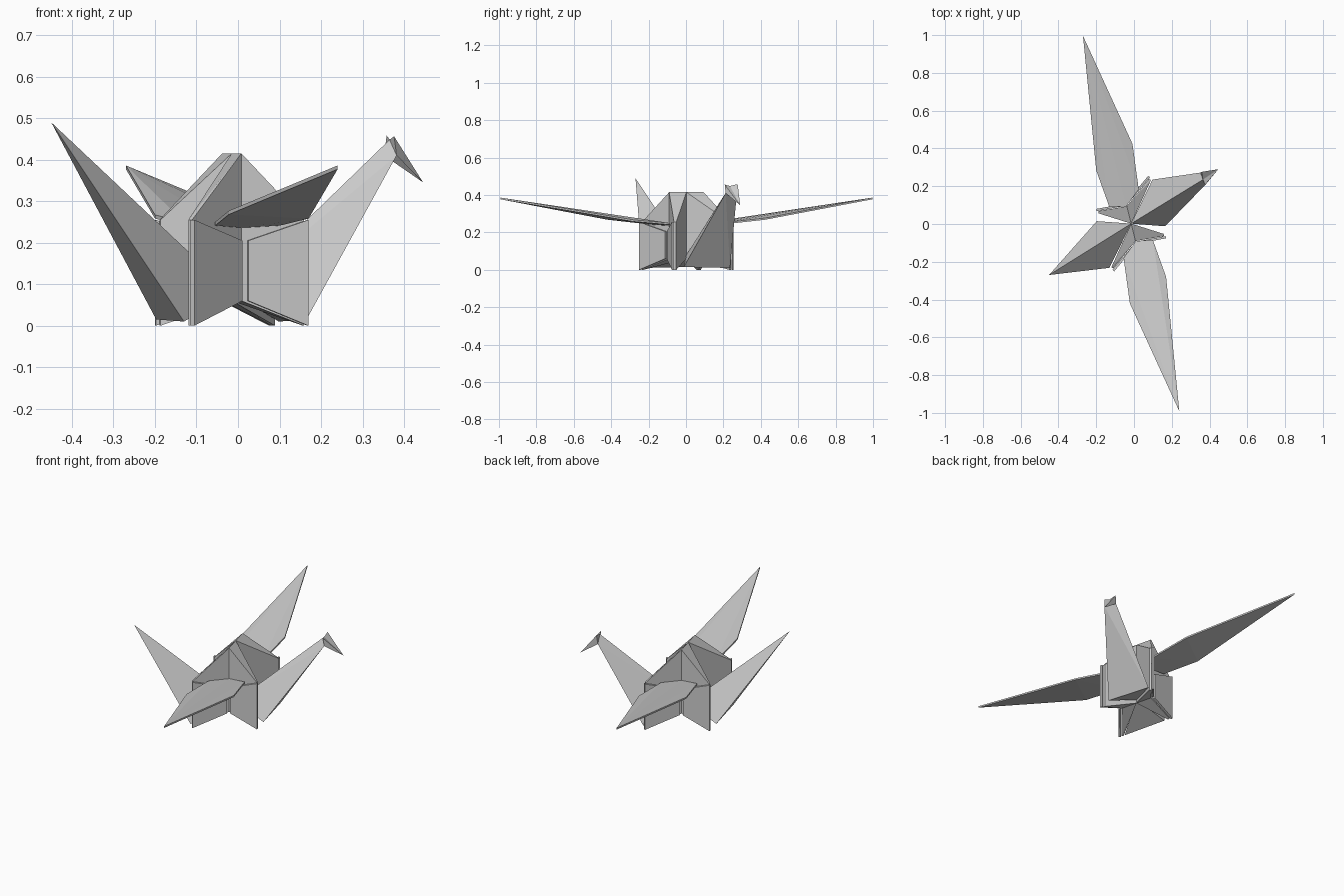
import bpy
import bmesh
from mathutils import Vector

cube = bpy.data.objects.get("Cube")
if cube:
    bpy.data.objects.remove(cube, do_unlink=True)

paper = bpy.data.materials.new("grey_paper")
paper.use_nodes = True
GREY = (0.6, 0.6, 0.6, 1)
paper.diffuse_color = GREY
paper.node_tree.nodes["Principled BSDF"].inputs["Base Color"].default_value = GREY


def folded(name, points):
    """Flat-faced closed piece spanning the given points."""
    bm = bmesh.new()
    for p in points:
        bm.verts.new(p)
    res = bmesh.ops.convex_hull(bm, input=bm.verts)
    loose = [v for v in bm.verts if not v.link_faces]
    bmesh.ops.delete(bm, geom=loose, context="VERTS")
    bmesh.ops.dissolve_limit(bm, angle_limit=0.02, verts=bm.verts, edges=bm.edges)
    bmesh.ops.recalc_face_normals(bm, faces=bm.faces)
    mesh = bpy.data.meshes.new(name)
    bm.to_mesh(mesh)
    bm.free()
    mesh.materials.append(paper)
    obj = bpy.data.objects.new(name, mesh)
    bpy.context.collection.objects.link(obj)
    return obj


def spun(points):
    """Half turn about the middle of the body."""
    return [(2 * MID.x - p[0], 2 * MID.y - p[1], p[2]) for p in points]


def both_sides(name, points):
    folded("front_" + name, points)
    folded("back_" + name, spun(points))


def column(xy, low, high):
    return [(xy.x, xy.y, low), (xy.x, xy.y, high)]


MID = Vector((-0.015, 0.002))
CREASE = Vector((0.008, -0.09))
PEAK, RIM, HOLLOW = 0.415, 0.255, 0.06
corners = {"left": Vector((0.158, -0.058)), "right": Vector((-0.115, -0.232))}

for side, corner in corners.items():
    along = (corner - CREASE).normalized()
    out = Vector((along.y, -along.x))
    if out.dot(CREASE - MID) < 0:
        out = -out

    # Body lobe: peaked in the middle, thin at the outer corner
    both_sides(side + "_body_lobe",
               column(MID, HOLLOW, PEAK) + column(CREASE, HOLLOW, PEAK)
               + column(corner + out * 0.006, 0, RIM)
               + column(corner - out * 0.006, 0, RIM))

    # Outer flap lying against the lobe
    inner = CREASE + along * 0.014
    both_sides(side + "_flap",
               column(inner + out * 0.004, HOLLOW, 0.205)
               + column(inner + out * 0.016, HOLLOW, 0.205)
               + column(corner + along * 0.008 + out * 0.008, 0, RIM)
               + column(corner + along * 0.008 + out * 0.02, 0, RIM))

# Wings
outline = [(-0.055, -0.18, 0.245), (-0.022, -0.42, 0.272), (0.24, -0.992, 0.381),
           (0.17, -0.28, 0.262), (0.10, -0.085, 0.245), (0.01, -0.09, 0.24)]
both_sides("wing", [(x, y, z + d) for x, y, z in outline for d in (-0.004, 0.005)])

# Neck and tail: ridged tents rising from the middle of the body
root = (MID.x, MID.y, 0.08)
ridge = (0.365, 0.235, 0.448)
cheeks = [(0.382, 0.212, 0.41), (0.352, 0.272, 0.41)]
folded("neck", [root, ridge, (0.165, -0.012, 0.015), (0.098, 0.235, 0.01)] + cheeks)
folded("tail", [root, (-0.45, -0.27, 0.49), (-0.197, 0.015, 0.015),
                (-0.13, -0.232, 0.01)])

# Head and beak: two folded halves with a notch between them
brows = [(0.376, 0.207, 0.456), (0.358, 0.276, 0.458)]
tip = (0.446, 0.29, 0.345)
for side, brow, cheek in zip(("right", "left"), brows, cheeks):
    folded(side + "_beak_half", [brow, cheek, ridge, tip])
